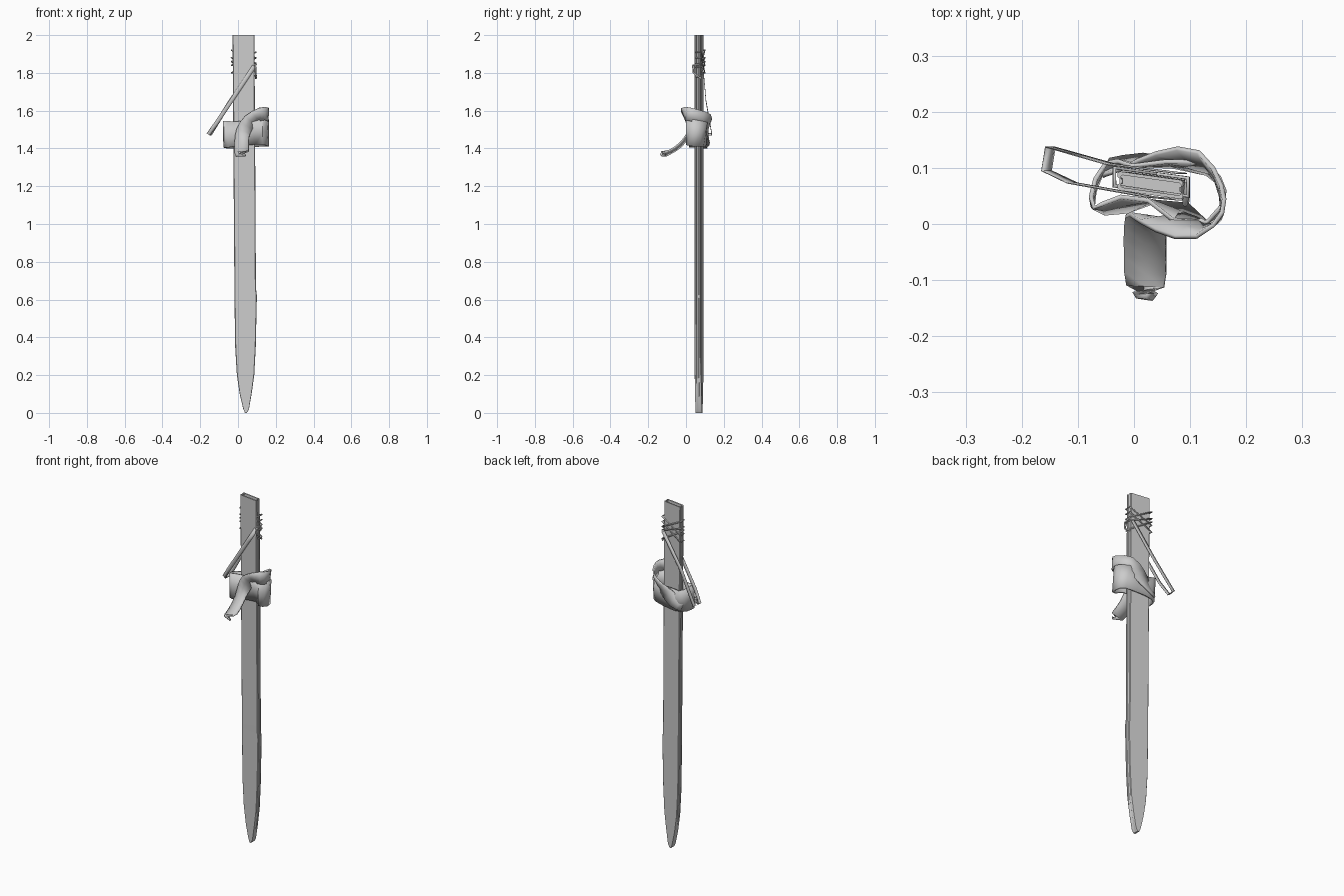
import bpy, bmesh, math
from mathutils import Vector

cube = bpy.data.objects.get("Cube")
if cube:
    bpy.data.objects.remove(cube, do_unlink=True)

grey = bpy.data.materials.new("plain grey")
grey.use_nodes = True
GREY = (0.6, 0.6, 0.6, 1)
grey.diffuse_color = GREY
grey.node_tree.nodes["Principled BSDF"].inputs["Base Color"].default_value = GREY


def finish(name, bm, angle=35, thickness=0):
    """Turn a bmesh into a shaded, coloured object."""
    bmesh.ops.recalc_face_normals(bm, faces=bm.faces)
    mesh = bpy.data.meshes.new(name)
    bm.to_mesh(mesh)
    bm.free()
    mesh.materials.append(grey)
    obj = bpy.data.objects.new(name, mesh)
    bpy.context.collection.objects.link(obj)
    if thickness:
        solid = obj.modifiers.new("thickness", "SOLIDIFY")
        solid.thickness = thickness
        solid.offset = 0
    bpy.ops.object.select_all(action="DESELECT")
    obj.select_set(True)
    bpy.context.view_layer.objects.active = obj
    bpy.ops.object.shade_smooth_by_angle(angle=math.radians(angle))
    return obj


def bridge(bm, a, b, closed=True):
    n = len(a)
    for i in range(n if closed else n - 1):
        j = (i + 1) % n
        bm.faces.new((a[i], a[j], b[j], b[i]))


def smooth_path(points, steps, closed):
    """Catmull-Rom path through (x, y, z, width) points."""
    pts = [Vector(p) for p in points]
    n = len(pts)
    pick = (lambda i: pts[i % n]) if closed else (lambda i: pts[max(0, min(n - 1, i))])
    out = []
    for i in range(n if closed else n - 1):
        p, q, r, s = (pick(i + k) for k in (-1, 0, 1, 2))
        for k in range(steps):
            t = k / steps
            out.append(q + (r - p) * t / 2 + (2 * p - 5 * q + 4 * r - s) * t * t / 2
                       + (3 * q - p - 3 * r + s) * t ** 3 / 2)
    return out if closed else out + [pts[-1]]


def ribbon(name, points, thickness, steps=2, closed=False, side=None):
    """Flat band along a path, facing away from the scabbard axis."""
    path = smooth_path(points, steps, closed)
    n = len(path)
    bm = bmesh.new()
    rows = []
    for i, p in enumerate(path):
        before = path[(i - 1) % n] if closed else path[max(i - 1, 0)]
        after = path[(i + 1) % n] if closed else path[min(i + 1, n - 1)]
        c = p.to_3d()
        out = Vector((c.x - 0.035, c.y - 0.06, 0))
        across = side or out.cross((after - before).to_3d()).normalized()
        rows.append([bm.verts.new(c + across * p.w * s) for s in (-0.5, 0, 0.5)])
    for i in range(n if closed else n - 1):
        bridge(bm, rows[i], rows[(i + 1) % n], closed=False)
    return finish(name, bm, 40, thickness)


def body_point(x_mid, half, u, v, z):
    """Point on the slightly turned scabbard section."""
    return Vector((x_mid + half * u, 0.069 - 0.14 * half * u + 0.017 * v, z))


# Scabbard: lofted hollow sleeve with a shallow groove down each narrow side
QUARTER = [(0.94, 0.25), (1, 0.4), (1, 0.8), (0.94, 1)]
RIGHT = [(u, -v) for u, v in reversed(QUARTER)] + QUARTER
SECTION = RIGHT + [(-u, -v) for u, v in RIGHT]
STATIONS = [(0, 0.037, 0.047), (0.02, 0.028, 0.058), (0.1, 0.009, 0.072), (0.2, -0.006, 0.086),
            (0.35, -0.015, 0.094), (0.62, -0.019, 0.1), (0.66, -0.019, 0.095),
            (1.2, -0.023, 0.092), (2, -0.029, 0.087)]
bm = bmesh.new()
rings = []
for z, left, right in STATIONS:
    mid, half = (left + right) / 2, (right - left) / 2
    rings.append([bm.verts.new(body_point(mid, half, u, v, z)) for u, v in SECTION])
for lower, upper in zip(rings, rings[1:]):
    bridge(bm, lower, upper)
bm.faces.new(rings[0])
inner = [[bm.verts.new(body_point(0.03, 0.058, u * 0.92, v * 0.65, z)) for u, v in SECTION]
         for z in (2, 1.2)]
bridge(bm, rings[-1], inner[0])
bridge(bm, *inner)
bm.faces.new(inner[1])
finish("scabbard", bm, 30)

# Belt loop around the scabbard
ribbon("belt_loop", [(-0.075, 0.04, 1.475, 0.14), (-0.055, 0.027, 1.475, 0.14),
                     (0.03, 0.041, 1.48, 0.13), (0.13, 0.003, 1.49, 0.14),
                     (0.16, 0.05, 1.48, 0.14), (0.125, 0.1, 1.475, 0.13),
                     (0.0, 0.106, 1.46, 0.12), (-0.055, 0.097, 1.465, 0.13)], 0.008, closed=True)

# Strap: hanging tongue, knot at the front, over the left side, down across the back
ribbon("knotted_strap", [(0.02, -0.134, 1.375, 0.03), (0.02, -0.11, 1.372, 0.07),
                         (0.02, -0.06, 1.395, 0.076), (0.02, -0.01, 1.44, 0.076),
                         (0.028, 0.012, 1.49, 0.076), (0.065, 0.003, 1.55, 0.075),
                         (0.12, -0.012, 1.582, 0.07), (0.155, 0.015, 1.582, 0.07),
                         (0.155, 0.06, 1.57, 0.07), (0.125, 0.11, 1.55, 0.075),
                         (0.06, 0.116, 1.505, 0.075), (0.0, 0.112, 1.46, 0.075),
                         (-0.05, 0.1, 1.44, 0.07)], 0.008)

# Flat thong loop hanging off to the right
ribbon("thong_loop", [(0.085, 0.043, 1.835, 0.022), (0.03, 0.048, 1.75, 0.022),
                      (-0.11, 0.073, 1.54, 0.022), (-0.156, 0.095, 1.475, 0.022),
                      (-0.149, 0.137, 1.475, 0.022), (-0.04, 0.106, 1.65, 0.022),
                      (0.085, 0.09, 1.83, 0.022)], 0.002, steps=1,
       side=Vector((0.83, 0, -0.56)))


# Cord wound round the mouth, crossing over itself at the back
def cord(name, points, radius):
    curve = bpy.data.curves.new(name, "CURVE")
    curve.dimensions = "3D"
    curve.bevel_depth = radius
    curve.bevel_resolution = 1
    curve.use_fill_caps = True
    spline = curve.splines.new("POLY")
    spline.points.add(len(points) - 1)
    for sp, p in zip(spline.points, points):
        sp.co = (*p, 1)
    curve.materials.append(grey)
    bpy.context.collection.objects.link(bpy.data.objects.new(name, curve))


wraps = []
for turn, (low, high) in enumerate([(1.78, 1.86), (1.91, 1.84), (1.85, 1.92), (1.88, 1.8), (1.83, 1.88)]):
    for u, v, z in ((1.14, -0.6, low), (1.14, 1.3, low), (-1.12, 1.3, high), (-1.12, -0.6, high)):
        wraps.append(body_point(0.03, 0.058, u, v, z))
cord("mouth_cord", wraps, 0.004)
cord("cord_knot", [body_point(0.03, 0.058, u, v, z) for u, v, z in
                   ((1.12, 1.2, 1.77), (1.1, -1.2, 1.8), (1.05, -1.5, 1.84), (1.12, 0.8, 1.845))], 0.005)
